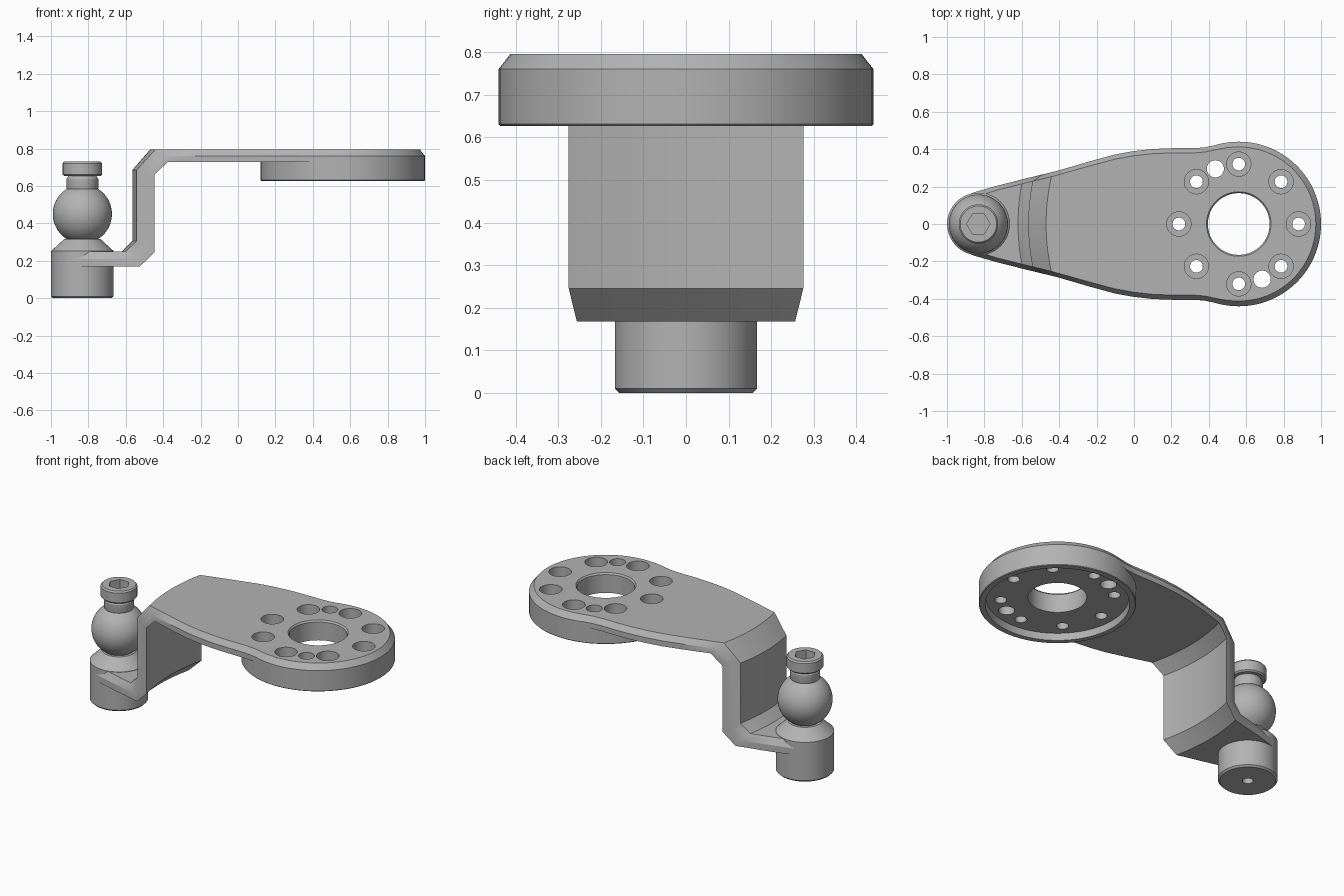
import bpy, bmesh, math
from mathutils import Vector

cube = bpy.data.objects.get("Cube")
if cube:
    bpy.data.objects.remove(cube, do_unlink=True)

metal = bpy.data.materials.new("grey_metal")
metal.use_nodes = True
grey = (0.45, 0.45, 0.45, 1)
metal.diffuse_color = grey
metal.node_tree.nodes["Principled BSDF"].inputs["Base Color"].default_value = grey

FLANGE_X, STUD_X = 0.56, -0.832
TOP = 0.795


def skin(bm, rings):
    """Join rings of points into a closed solid with flat end caps."""
    rows = [[bm.verts.new(p) for p in ring] for ring in rings]
    for a, b in zip(rows, rows[1:]):
        n = len(a)
        for i in range(n):
            bm.faces.new((a[i], a[(i + 1) % n], b[(i + 1) % n], b[i]))
    bm.faces.new(rows[0][::-1])
    bm.faces.new(rows[-1])


def lathe(bm, profile, x, y=0.0, n=64):
    """Turn an (r, z) profile about a vertical axis."""
    turn = [2 * math.pi * i / n for i in range(n)]
    skin(bm, [[(x + r * math.cos(t), y + r * math.sin(t), z) for t in turn]
              for r, z in profile])


def finish(name, bm):
    bmesh.ops.recalc_face_normals(bm, faces=bm.faces)
    mesh = bpy.data.meshes.new(name)
    bm.to_mesh(mesh)
    bm.free()
    mesh.materials.append(metal)
    obj = bpy.data.objects.new(name, mesh)
    bpy.context.collection.objects.link(obj)
    return obj


def activate(obj):
    bpy.ops.object.select_all(action='DESELECT')
    obj.select_set(True)
    bpy.context.view_layer.objects.active = obj


def combine(obj, other, operation):
    """Apply a boolean and discard the helper."""
    activate(obj)
    mod = obj.modifiers.new("combine", 'BOOLEAN')
    mod.operation, mod.solver, mod.object = operation, 'EXACT', other
    bpy.ops.object.modifier_apply(modifier=mod.name)
    bpy.data.objects.remove(other, do_unlink=True)


# Half width of the arm along x
OUTLINE = [(-0.88, 0.162), (-0.62, 0.232), (-0.4, 0.288), (-0.25, 0.333),
           (-0.1, 0.372), (0.0, 0.39), (0.1, 0.401), (0.2, 0.405), (0.32, 0.405),
           (0.38, 0.41), (0.45, 0.425), (0.5, 0.434), (0.56, 0.438)]


def half_width(x):
    for (x0, w0), (x1, w1) in zip(OUTLINE, OUTLINE[1:]):
        if x <= x1:
            return w0 + (w1 - w0) * (x - x0) / (x1 - x0)
    return OUTLINE[-1][1]


# Bent arm: (upper x, upper z, lower x, lower z, bow of the wall)
stations = [(-0.87, 0.25, -0.87, 0.168, 0), (-0.75, 0.25, -0.75, 0.168, 1),
            (-0.62, 0.25, -0.555, 0.168, 1), (-0.565, 0.305, -0.48, 0.245, 1),
            (-0.565, 0.685, -0.48, 0.66, 1), (-0.47, TOP, -0.415, 0.727, 1)]
stations += [(x, TOP, x, 0.727, max(0, -x - 0.1) * 2) for x, w in OUTLINE[3:]]

STEPS = 16


def section(ux, uz, lx, lz, bow):
    def place(x, y, z):
        return Vector((x + bow * y * y / 2.26, y, z))

    shift = 0.03 * bow
    wu, wl = half_width(ux + shift), half_width(lx + shift)
    span = [2 * i / STEPS - 1 for i in range(STEPS + 1)]
    upper = [place(ux, f * (wu - 0.025), uz) for f in span]
    lower = [place(lx, f * wl, lz) for f in reversed(span)]
    right = place(ux, wu, uz).lerp(lower[0], 0.5)
    left = place(ux, -wu, uz).lerp(lower[-1], 0.5)
    return upper + [right] + lower + [left]


bm = bmesh.new()
skin(bm, [section(*s) for s in stations])
arm = finish("bent_arm", bm)

# Flange disc with a shallow recess beneath
bm = bmesh.new()
lathe(bm, [(0.4, 0.67), (0.405, 0.627), (0.436, 0.627), (0.44, 0.631),
           (0.44, 0.76), (0.412, TOP)], FLANGE_X, n=96)
combine(arm, finish("flange", bm), 'UNION')

# Centre bore, counterbored bolt holes and two dowel holes
bm = bmesh.new()
lathe(bm, [(0.165, 0.6), (0.165, 0.785), (0.18, 0.805)], FLANGE_X)
for i in range(8):
    a = i * math.pi / 4
    lathe(bm, [(0.034, 0.6), (0.034, 0.71), (0.065, 0.71), (0.065, 0.85)],
          FLANGE_X + 0.32 * math.cos(a), 0.32 * math.sin(a), 32)
for s in (-1, 1):
    lathe(bm, [(0.046, 0.6), (0.046, 0.85)], FLANGE_X - s * 0.125, s * 0.295, 32)
combine(arm, finish("hole_cutter", bm), 'DIFFERENCE')

# Ball stud: base, cone, ball, neck and cap
BALL_Z, BALL_R = 0.45, 0.158
profile = [(0.03, 0.06), (0.03, 0), (0.157, 0), (0.167, 0.01), (0.167, 0.252),
           (0.098, 0.315)]
for i in range(25):
    a = math.radians(-58 + 116 * i / 24)
    profile.append((BALL_R * math.cos(a), BALL_Z + BALL_R * math.sin(a)))
profile += [(0.085, 0.588), (0.085, 0.637), (0.076, 0.652), (0.097, 0.652),
            (0.105, 0.66), (0.105, 0.721), (0.097, 0.73)]
bm = bmesh.new()
lathe(bm, profile, STUD_X)
stud = finish("ball_stud", bm)

# Hexagonal socket in the cap
bm = bmesh.new()
lathe(bm, [(0.062, 0.67), (0.062, 0.8)], STUD_X, n=6)
combine(stud, finish("socket_cutter", bm), 'DIFFERENCE')

for obj in (arm, stud):
    activate(obj)
    bpy.ops.object.shade_smooth_by_angle(angle=math.radians(25))
